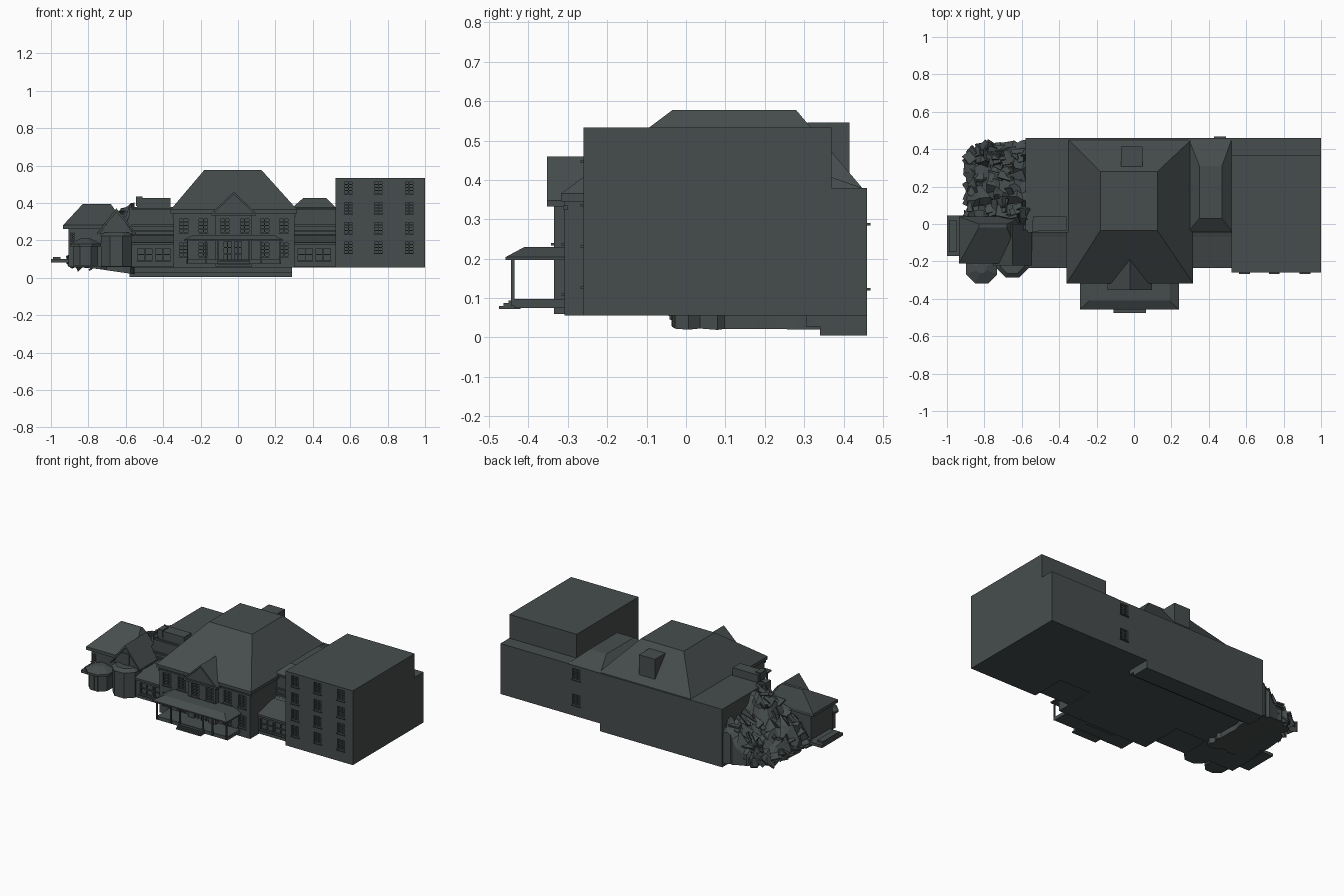
import bpy, bmesh, math, random
from mathutils import Vector, Matrix, Euler

if "Cube" in bpy.data.objects:
    bpy.data.objects.remove(bpy.data.objects["Cube"])

random.seed(7)
slate = bpy.data.materials.new("dark slate")
slate.diffuse_color = (0.062, 0.073, 0.073, 1)
slate.use_nodes = True
slate.node_tree.nodes["Principled BSDF"].inputs["Base Color"].default_value = slate.diffuse_color


def finish(bm, name):
    bmesh.ops.recalc_face_normals(bm, faces=bm.faces)
    me = bpy.data.meshes.new(name)
    bm.to_mesh(me)
    bm.free()
    me.materials.append(slate)
    ob = bpy.data.objects.new(name, me)
    bpy.context.collection.objects.link(ob)
    return ob


def add_frustum(bm, lo, z0, hi, z1):
    """Closed block between two rectangles (x0, x1, y0, y1)."""
    rings = []
    for (x0, x1, y0, y1), z in ((lo, z0), (hi, z1)):
        rings.append([bm.verts.new((x, y, z)) for x, y in
                      ((x0, y0), (x1, y0), (x1, y1), (x0, y1))])
    a, b = rings
    bm.faces.new(a[::-1])
    bm.faces.new(b)
    for i in range(4):
        j = (i + 1) % 4
        bm.faces.new((a[i], a[j], b[j], b[i]))


def add_box(bm, x0, x1, y0, y1, z0, z1):
    add_frustum(bm, (x0, x1, y0, y1), z0, (x0, x1, y0, y1), z1)


def boxes(name, *dims):
    bm = bmesh.new()
    for d in dims:
        add_box(bm, *d)
    return finish(bm, name)


def hip(name, lo, z0, hi, z1):
    bm = bmesh.new()
    add_frustum(bm, lo, z0, hi, z1)
    return finish(bm, name)


def extrude(name, pts, axis, a, b):
    """Extrude a (horizontal, z) outline along x or y from a to b."""
    bm = bmesh.new()
    put = (lambda p, t: (t, p[0], p[1])) if axis == 'x' else (lambda p, t: (p[0], t, p[1]))
    f = bm.faces.new([bm.verts.new(put(p, a)) for p in pts])
    r = bmesh.ops.extrude_face_region(bm, geom=[f])
    d = Vector(put((0, 0), b - a))
    bmesh.ops.translate(bm, vec=d, verts=[v for v in r['geom'] if isinstance(v, bmesh.types.BMVert)])
    return finish(bm, name)


def prism(name, cx, cy, r0, r1, z0, z1, sides=8):
    bm = bmesh.new()
    bmesh.ops.create_cone(bm, cap_ends=True, segments=sides, radius1=r0, radius2=r1, depth=z1 - z0,
                          matrix=Matrix.Translation((cx, cy, (z0 + z1) / 2)) @ Matrix.Rotation(math.pi / sides, 4, 'Z'))
    return finish(bm, name)


def windows(wall, name, spots, y, w, h, side=-1, rows=4, depth=0.02):
    """Cut recesses in a wall facing front (-1) or back (1) and add glazing bars and sills."""
    cut, bars = bmesh.new(), bmesh.new()
    ya, yb = sorted((y - side * depth, y + side * 0.02))
    ba, bb = sorted((y - side * 0.014, y - side * 0.006))
    sa, sb = sorted((y - side * 0.005, y + side * 0.008))
    t = 0.0025
    for x, z in spots:
        add_box(cut, x - w / 2, x + w / 2, ya, yb, z - h / 2, z + h / 2)
        for i in range(3):
            bx = x + (i - 1) * (w / 2 - t)
            add_box(bars, bx - t, bx + t, ba, bb, z - h / 2, z + h / 2)
        for i in range(rows + 1):
            bz = z - h / 2 + t + i * (h - 2 * t) / rows
            add_box(bars, x - w / 2, x + w / 2, ba, bb, bz - t, bz + t)
        add_box(bars, x - w / 2 - 0.004, x + w / 2 + 0.004, sa, sb, z - h / 2 - 0.006, z - h / 2)
    c = finish(cut, name + "_cutter")
    c.hide_render = True
    c.hide_viewport = True
    m = wall.modifiers.new(name, 'BOOLEAN')
    m.operation, m.solver, m.object = 'DIFFERENCE', 'EXACT', c
    finish(bars, name)


# Right block: tall front mass and lower back strip
block = boxes("right_block", (0.52, 1.0, -0.26, 0.37, 0.055, 0.533))
boxes("right_block_back", (0.52, 1.0, 0.37, 0.46, 0.055, 0.38))
windows(block, "block_windows", [(x, z) for x in (0.59, 0.75, 0.915)
                                 for z in (0.483, 0.373, 0.268, 0.163)], -0.26, 0.05, 0.068)

# Long rear body, basement step and side roof
rear = boxes("rear_body", (-0.58, 0.525, -0.035, 0.46, 0.055, 0.378))
windows(rear, "back_windows", [(0.46, 0.325), (0.46, 0.16)], 0.46, 0.055, 0.07, 1)
boxes("basement", (-0.58, 0.29, 0.305, 0.46, 0.028, 0.055), (-0.58, 0.29, 0.34, 0.46, 0.005, 0.028))
hip("right_link_roof", (0.29, 0.525, -0.04, 0.46), 0.375, (0.35, 0.47, 0.03, 0.31), 0.428)
boxes("left_roof_remnant", (-0.54, -0.36, -0.035, 0.04, 0.375, 0.428),
      (-0.545, -0.51, -0.04, 0.02, 0.385, 0.435))

# Link wings: low front storeys with sloped roofs, bands above and framed openings
for name, x0, x1 in (("left", -0.57, -0.33), ("right", 0.29, 0.525)):
    wing = extrude(name + "_link", [(-0.225, 0.06), (-0.03, 0.06), (-0.03, 0.235),
                                    (-0.07, 0.22), (-0.225, 0.185)], 'x', x0, x1)
    extrude(name + "_link_eave", [(-0.235, 0.175), (-0.235, 0.188), (-0.07, 0.228), (-0.07, 0.21)], 'x', x0, x1)
    boxes(name + "_link_bands", *[(x0, x1, -0.045, -0.03, z, z + 0.01) for z in (0.22, 0.245, 0.275, 0.362)])
    cx = (x0 + x1) / 2
    windows(wing, name + "_link_glazing", [(cx - 0.048, 0.125), (cx + 0.048, 0.125)], -0.225, 0.088, 0.075, rows=2)

# Main house with projecting centre bay and hipped roof
house = boxes("main_house", (-0.345, 0.302, -0.308, 0.455, 0.055, 0.35))
bay = boxes("centre_bay", (-0.12, 0.075, -0.335, -0.30, 0.06, 0.345))
boxes("main_eaves", (-0.36, 0.316, -0.317, 0.46, 0.345, 0.365))
boxes("storey_band", (-0.35, 0.307, -0.313, -0.3, 0.325, 0.335))
hip("main_roof", (-0.36, 0.316, -0.317, 0.46), 0.365, (-0.18, 0.125, -0.035, 0.28), 0.577)
up, low = 0.28, 0.152
windows(house, "house_windows", [(x, z) for x in (-0.29, -0.185, 0.142, 0.245) for z in (up, low)],
        -0.308, 0.055, 0.08)
windows(bay, "bay_windows", [(-0.07, up), (0.035, up)], -0.335, 0.055, 0.08)
windows(bay, "front_doors", [(-0.055, 0.145), (0.0, 0.145)], -0.335, 0.05, 0.11, rows=3)

# Front gable, its raised trim, and the roof chimney
gx = -0.0225
extrude("front_gable", [(gx - 0.1125, 0.345), (gx + 0.1125, 0.345), (gx, 0.452)], 'y', -0.342, -0.16)
extrude("gable_trim", [(gx - 0.118, 0.335), (gx - 0.118, 0.348), (gx, 0.460), (gx + 0.118, 0.348),
                       (gx + 0.118, 0.335), (gx, 0.446)], 'y', -0.353, -0.18)
boxes("gable_sill", (gx - 0.118, gx + 0.118, -0.353, -0.3, 0.333, 0.345))
boxes("chimney", (-0.07, 0.045, 0.308, 0.415, 0.36, 0.546))

# Front porch: floor, posts, hipped roof, steps
boxes("porch_floor", (-0.275, 0.23, -0.435, -0.30, 0.075, 0.097))
boxes("porch_posts", *[(x - 0.004, x + 0.004, -0.444, -0.436, 0.08, 0.2)
                       for x in (-0.27, -0.17, -0.105, 0.06, 0.125, 0.225)])
boxes("porch_eaves", (-0.29, 0.24, -0.458, -0.30, 0.196, 0.204))
hip("porch_roof", (-0.29, 0.24, -0.458, -0.30), 0.204, (-0.24, 0.19, -0.41, -0.30), 0.23)
boxes("porch_steps", *[(-0.11, 0.065, -0.475 + 0.012 * i, -0.42, 0.072 + 0.007 * i, 0.08 + 0.007 * i)
                       for i in range(3)])

# Left house: walls, hipped roof, small gable and side platform
left = boxes("left_house", (-0.905, -0.57, -0.2, 0.02, 0.058, 0.27))
windows(left, "left_house_windows", [(-0.885, 0.22), (-0.72, 0.22)], -0.2, 0.03, 0.05)
boxes("left_eaves", (-0.935, -0.6, -0.21, 0.04, 0.262, 0.282))
hip("left_roof", (-0.935, -0.6, -0.21, 0.04), 0.282, (-0.83, -0.68, -0.02, 0.0), 0.395)
extrude("left_gable", [(-0.74, 0.235), (-0.56, 0.235), (-0.65, 0.365)], 'y', -0.212, 0.0)
extrude("left_gable_trim", [(-0.755, 0.228), (-0.755, 0.24), (-0.65, 0.372), (-0.545, 0.24),
                            (-0.545, 0.228), (-0.65, 0.352)], 'y', -0.222, 0.0)
boxes("left_gable_window", (-0.675, -0.625, -0.218, -0.2, 0.235, 0.315))
boxes("side_platform", (-1.0, -0.89, -0.17, 0.045, 0.082, 0.1), (-0.99, -0.95, -0.15, 0.02, 0.1, 0.112))

# Two many-sided bays in front of the left house
prism("round_bay", -0.815, -0.235, 0.072, 0.072, 0.065, 0.17)
prism("round_bay_eave", -0.815, -0.235, 0.09, 0.09, 0.168, 0.182)
prism("round_bay_roof", -0.815, -0.235, 0.09, 0.03, 0.182, 0.21)
boxes("round_bay_bars", *[(-0.815 + d - 0.003, -0.815 + d + 0.003, -0.306, -0.295, 0.07, 0.17)
                          for d in (-0.026, 0, 0.026)])
prism("wide_bay", -0.65, -0.2, 0.088, 0.088, 0.06, 0.225)
prism("wide_bay_roof", -0.65, -0.2, 0.094, 0.07, 0.225, 0.243)

# Collapsed wing: jagged mound falling away to the left
def mound(x, y):
    t = (x + 0.9) / 0.34
    return 0.1 + 0.24 * t ** 0.8 - 0.1 * max(0, y - 0.25) / 0.2 + 0.04 * math.sin(17 * y)

bm = bmesh.new()
nx, ny = 9, 14
bmesh.ops.create_grid(bm, x_segments=nx, y_segments=ny, size=0.5)
for v in bm.verts:
    u, w = v.co.x + 0.5, v.co.y + 0.5
    y = -0.03 + 0.47 * w
    left_edge = -0.885 + 0.2 * max(0, w - 0.6)
    x = left_edge + (-0.565 - left_edge) * u
    z = mound(x, y) + random.uniform(-0.05, 0.05)
    if u < 0.01 or w > 0.99:
        z *= 0.75
    v.co = (x + random.uniform(-0.015, 0.015), y + random.uniform(-0.015, 0.015), z)
r = bmesh.ops.extrude_face_region(bm, geom=bm.faces[:])
for g in r['geom']:
    if isinstance(g, bmesh.types.BMVert):
        g.co.z = 0.055 - 0.035 * max(0, (g.co.x + 0.8) / 0.24)
finish(bm, "collapsed_mound")

# Broken wall and roof slabs lying over the mound
bm = bmesh.new()
for i in range(75):
    x, y = random.uniform(-0.86, -0.6), random.uniform(-0.02, 0.4)
    if x < -0.78 and y > 0.3:
        x += 0.1
    sx, sy, sz = random.uniform(0.03, 0.13), random.uniform(0.02, 0.08), random.uniform(0.004, 0.012)
    rot = Euler((random.uniform(-0.7, 0.7), random.uniform(-1.1, 0.1), random.uniform(-0.5, 0.5)))
    z = mound(x, y) * random.uniform(0.8, 1.06)
    bmesh.ops.create_cube(bm, size=1, matrix=Matrix.LocRotScale(Vector((x, y, z)), rot, Vector((sx, sy, sz))))
# low debris around the foot
for i in range(22):
    a = i / 21
    x, y = -0.88 + 0.26 * max(0, a - 0.5) * 2, 0.0 + min(a * 1.9, 1) * 0.4 + random.uniform(-0.02, 0.02)
    rot = Euler((random.uniform(-0.4, 0.4), random.uniform(-0.8, 0.1), random.uniform(-1, 1)))
    bmesh.ops.create_cube(bm, size=1, matrix=Matrix.LocRotScale(
        Vector((x, y, random.uniform(0.06, 0.12))), rot, Vector((0.06, 0.05, 0.01))))
finish(bm, "broken_slabs")
